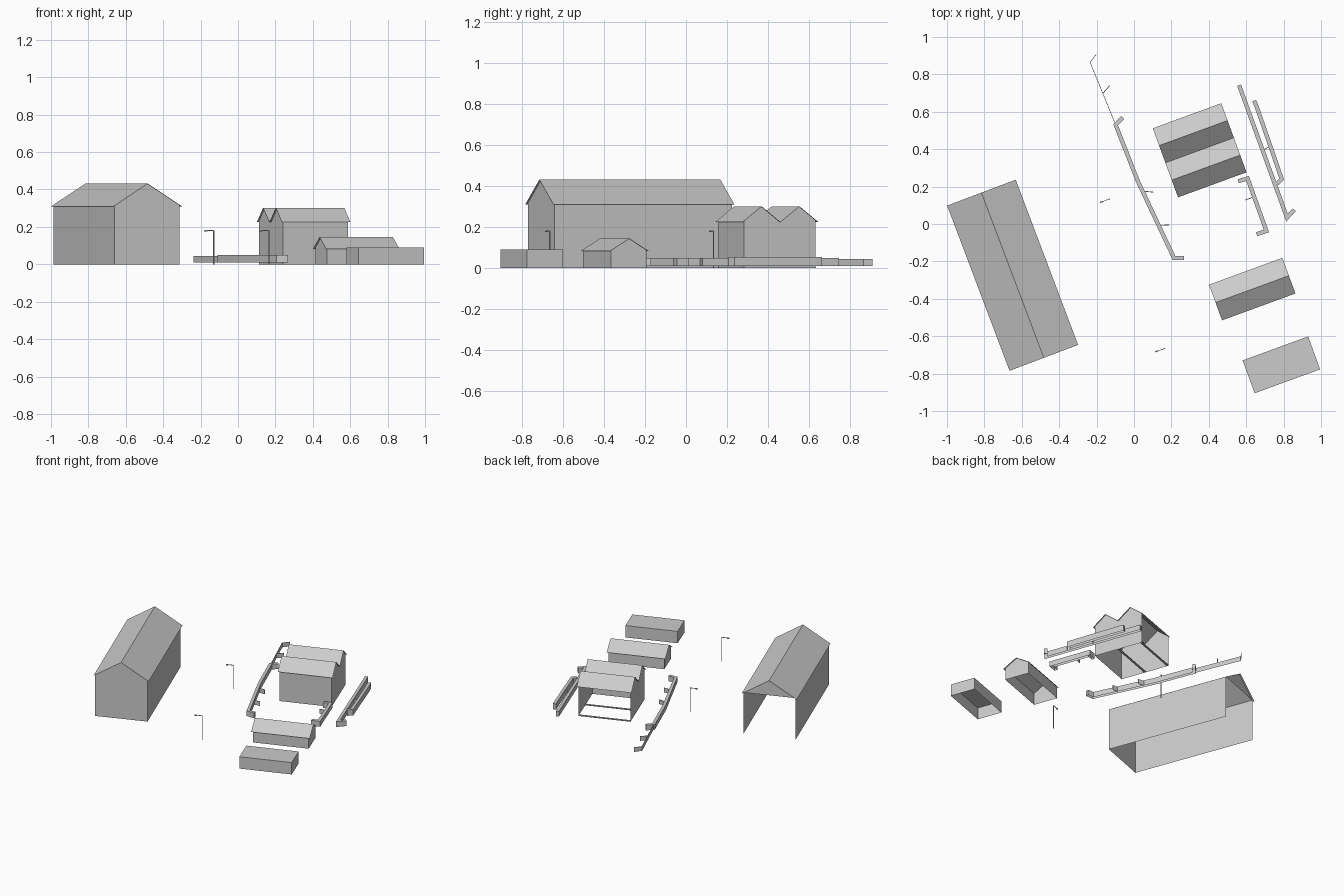
import bpy, bmesh, math
from mathutils import Vector, Matrix

if "Cube" in bpy.data.objects:
    bpy.data.objects.remove(bpy.data.objects["Cube"])

TURN = 20.1  # the whole yard is laid out on this angle


def finish(name, bm, loc=(0, 0), deg=0.0):
    bmesh.ops.remove_doubles(bm, verts=bm.verts, dist=0.00001)
    bmesh.ops.recalc_face_normals(bm, faces=bm.faces)
    me = bpy.data.meshes.new(name)
    bm.to_mesh(me)
    bm.free()
    ob = bpy.data.objects.new(name, me)
    ob.matrix_world = Matrix.Translation((*loc, 0)) @ Matrix.Rotation(math.radians(deg), 4, 'Z')
    bpy.context.collection.objects.link(ob)
    return ob


def poly(bm, pts):
    bm.faces.new([bm.verts.new(p) for p in pts])


def house(name, loc, deg, length, width, eave, ridge, ridges=1, inset=0.01,
          open_end=False, open_side=False):
    """Thin-walled building, ridges along local x."""
    n = ridges * 2
    zig = [(-width / 2 + width * i / n, ridge if i % 2 else eave) for i in range(n + 1)]
    # folded roof sheet
    bm = bmesh.new()
    h = length / 2
    for (ya, za), (yb, zb) in zip(zig, zig[1:]):
        poly(bm, [(-h, ya, za), (h, ya, za), (h, yb, zb), (-h, yb, zb)])
    finish(name + "_roof", bm, loc, deg)
    # walls just inside the roof edge
    bm = bmesh.new()
    hx, hy = h - inset, width / 2 - inset
    top = eave + (ridge - eave) * inset / (width / 2 / ridges)
    inner = [(-hy, top)] + zig[1:-1] + [(hy, top)]
    for x in (-hx, hx):
        if x > 0 and open_end:
            outline = inner
        else:
            outline = [(-hy, 0)] + inner + [(hy, 0)]
        poly(bm, [(x, y, z) for y, z in outline])
    for y in (-hy, hy):
        if not (y > 0 and open_side):
            poly(bm, [(-hx, y, 0), (hx, y, 0), (hx, y, top), (-hx, y, top)])
    finish(name + "_walls", bm, loc, deg)


def box(name, loc, deg, size, z0, z1, bottom=True, offset=(0, 0)):
    bm = bmesh.new()
    m = Matrix.Translation((*offset, (z0 + z1) / 2)) @ Matrix.Diagonal((*size, z1 - z0, 1))
    bmesh.ops.create_cube(bm, size=1, matrix=m)
    if not bottom:
        bm.normal_update()
        bmesh.ops.delete(bm, geom=[f for f in bm.faces if f.normal.z < -0.9], context='FACES')
    return finish(name, bm, loc, deg)


def low_wall(name, path, w=0.022, z0=0.01, z1=0.05):
    """Mitred wall along a path, open underneath."""
    p = [Vector(q) for q in path]
    dirs = [(b - a).normalized() for a, b in zip(p, p[1:])]
    left, right = [], []
    for i, q in enumerate(p):
        a, b = dirs[max(i - 1, 0)], dirs[min(i, len(dirs) - 1)]
        na, nb = Vector((-a.y, a.x)), Vector((-b.y, b.x))
        m = (na + nb).normalized()
        m *= w / 2 / max(m.dot(na), 0.4)
        left.append(q + m)
        right.append(q - m)
    bm = bmesh.new()
    for i in range(len(p) - 1):
        l0, l1, r0, r1 = left[i], left[i + 1], right[i], right[i + 1]
        poly(bm, [(*l0, z1), (*r0, z1), (*r1, z1), (*l1, z1)])
        for s, e in ((l0, l1), (r0, r1)):
            poly(bm, [(*s, z0), (*e, z0), (*e, z1), (*s, z1)])
    for i in (0, -1):
        l, r = left[i], right[i]
        poly(bm, [(*l, z0), (*r, z0), (*r, z1), (*l, z1)])
    finish(name, bm)


# buildings
house("barn", (-0.649, -0.274), TURN + 90.6, 0.944, 0.392, 0.31, 0.432, open_end=True)
house("workshop", (0.351, 0.394), TURN, 0.39, 0.393, 0.225, 0.302, ridges=2, open_side=True)
house("cottage", (0.632, -0.348), TURN, 0.418, 0.203, 0.083, 0.145)
box("shed", (0.788, -0.753), TURN, (0.373, 0.187), 0, 0.09, bottom=False)

# sill strips on the workshop floor
for i, y in enumerate((0.18, 0.0)):
    box(f"workshop_sill_{i}", (0.351, 0.394), TURN, (0.37, 0.014), 0, 0.006, offset=(0, y))

# left yard wall with thin fence continuing to the back
low_wall("left_wall", [(-0.06, 0.57), (-0.098, 0.53), (0.02, 0.23), (0.214, -0.182), (0.268, -0.182)])
low_wall("left_fence", [(-0.20, 0.91), (-0.235, 0.865), (-0.10, 0.535)], 0.003, 0.01, 0.044)
for i, path in enumerate(([(-0.165, 0.70), (-0.13, 0.74)],
                          [(0.055, 0.175), (0.105, 0.17)],
                          [(0.14, -0.007), (0.188, -0.005)],
                          [(0.595, 0.128), (0.635, 0.143)],
                          [(0.695, 0.395), (0.715, 0.41)])):
    low_wall(f"fence_stub_{i}", path, 0.004, 0.01, 0.044)

# right yard walls
low_wall("right_long_wall", [(0.562, 0.742), (0.818, 0.034), (0.857, 0.076)])
low_wall("right_inner_wall", [(0.642, 0.66), (0.655, 0.63), (0.79, 0.24), (0.765, 0.215)], z1=0.055)
low_wall("right_short_wall", [(0.557, 0.228), (0.607, 0.244), (0.708, -0.037), (0.656, -0.054)])

# lamp posts: pole, arm and head
for i, loc in enumerate(((-0.13, 0.134), (0.165, -0.665))):
    box(f"lamp_pole_{i}", loc, TURN, (0.005, 0.005), 0, 0.182)
    box(f"lamp_arm_{i}", loc, TURN, (0.05, 0.003), 0.179, 0.183, offset=(-0.025, 0))
    box(f"lamp_head_{i}", loc, TURN, (0.018, 0.007), 0.176, 0.182, offset=(-0.046, 0))
